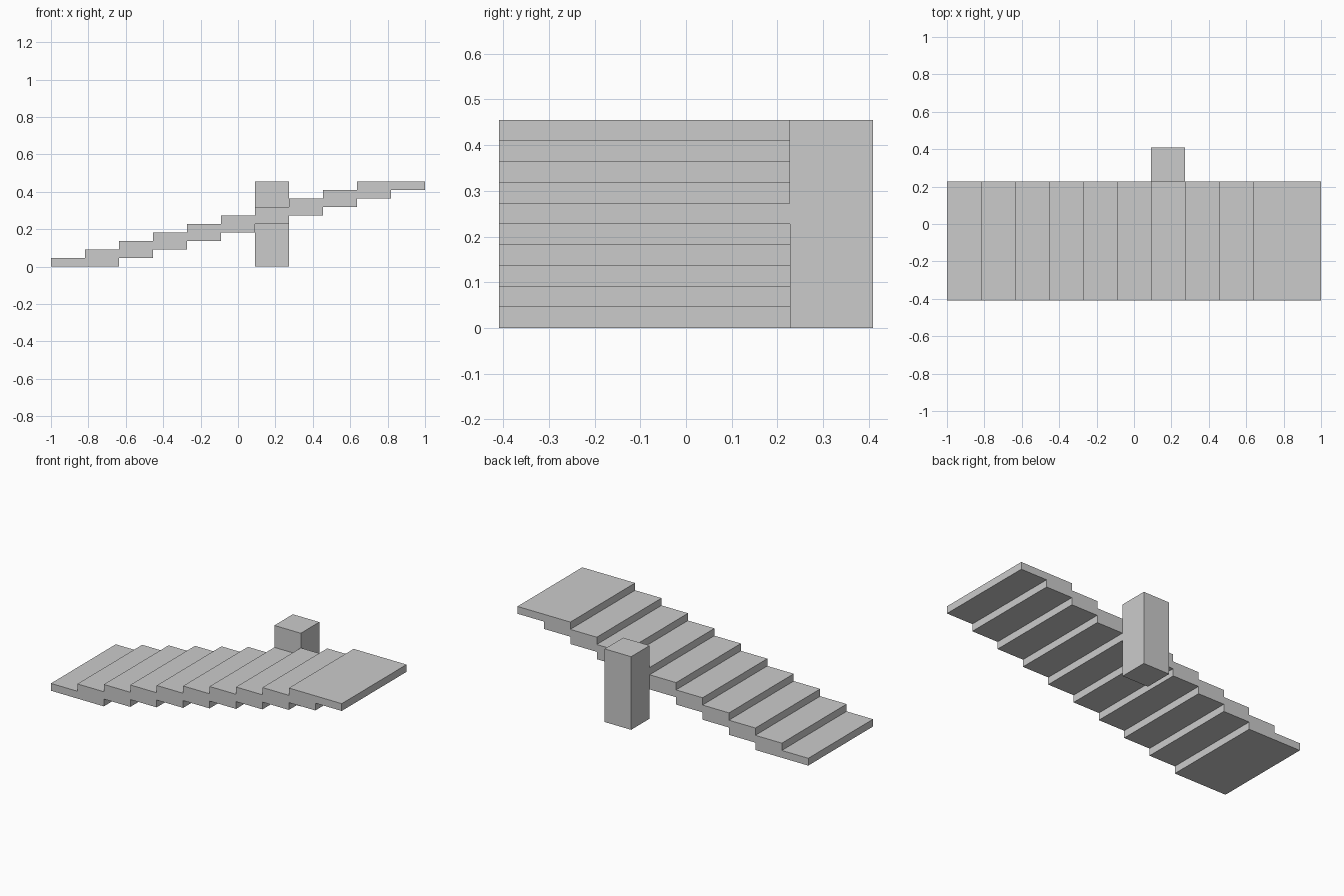
import bpy
import bmesh

if "Cube" in bpy.data.objects:
    bpy.data.objects.remove(bpy.data.objects["Cube"])

U = 2 / 11        # tread depth and post width
H = U / 4         # rise of one step
Y0, Y1, Y2 = -2.25 * U, 1.25 * U, 2.25 * U   # stair front, stair back, post back

grey = bpy.data.materials.new("light grey")
grey.diffuse_color = (0.6, 0.6, 0.6, 1)
grey.use_nodes = True
grey.node_tree.nodes["Principled BSDF"].inputs["Base Color"].default_value = grey.diffuse_color


def extrude_profile(name, profile, y0, y1):
    """Extrude an (x, z) outline from y0 to y1."""
    bm = bmesh.new()
    face = bm.faces.new([bm.verts.new((x, y0, z)) for x, z in profile])
    result = bmesh.ops.extrude_face_region(bm, geom=[face])
    moved = [g for g in result["geom"] if isinstance(g, bmesh.types.BMVert)]
    bmesh.ops.translate(bm, verts=moved, vec=(0, y1 - y0, 0))
    bmesh.ops.recalc_face_normals(bm, faces=bm.faces)
    mesh = bpy.data.meshes.new(name)
    bm.to_mesh(mesh)
    bm.free()
    mesh.materials.append(grey)
    obj = bpy.data.objects.new(name, mesh)
    bpy.context.collection.objects.link(obj)
    return obj


# Stair flight: stepped underside, then stepped top back down
outline = [(-1, 0)]
for i in range(2, 11):
    x = -1 + i * U
    outline += [(x, (i - 2) * H), (x, (i - 1) * H)]
outline += [(1, 9 * H), (1, 10 * H)]
for i in range(9, 0, -1):
    x = -1 + i * U
    outline += [(x, (i + 1) * H), (x, i * H)]
outline.append((-1, H))
extrude_profile("stair_flight", outline, Y0, Y1)

# Square post standing against the back of the stairs
px0, px1, top = U / 2, 1.5 * U, 10 * H
extrude_profile("side_post", [(px0, 0), (px1, 0), (px1, top), (px0, top)], Y1, Y2)
